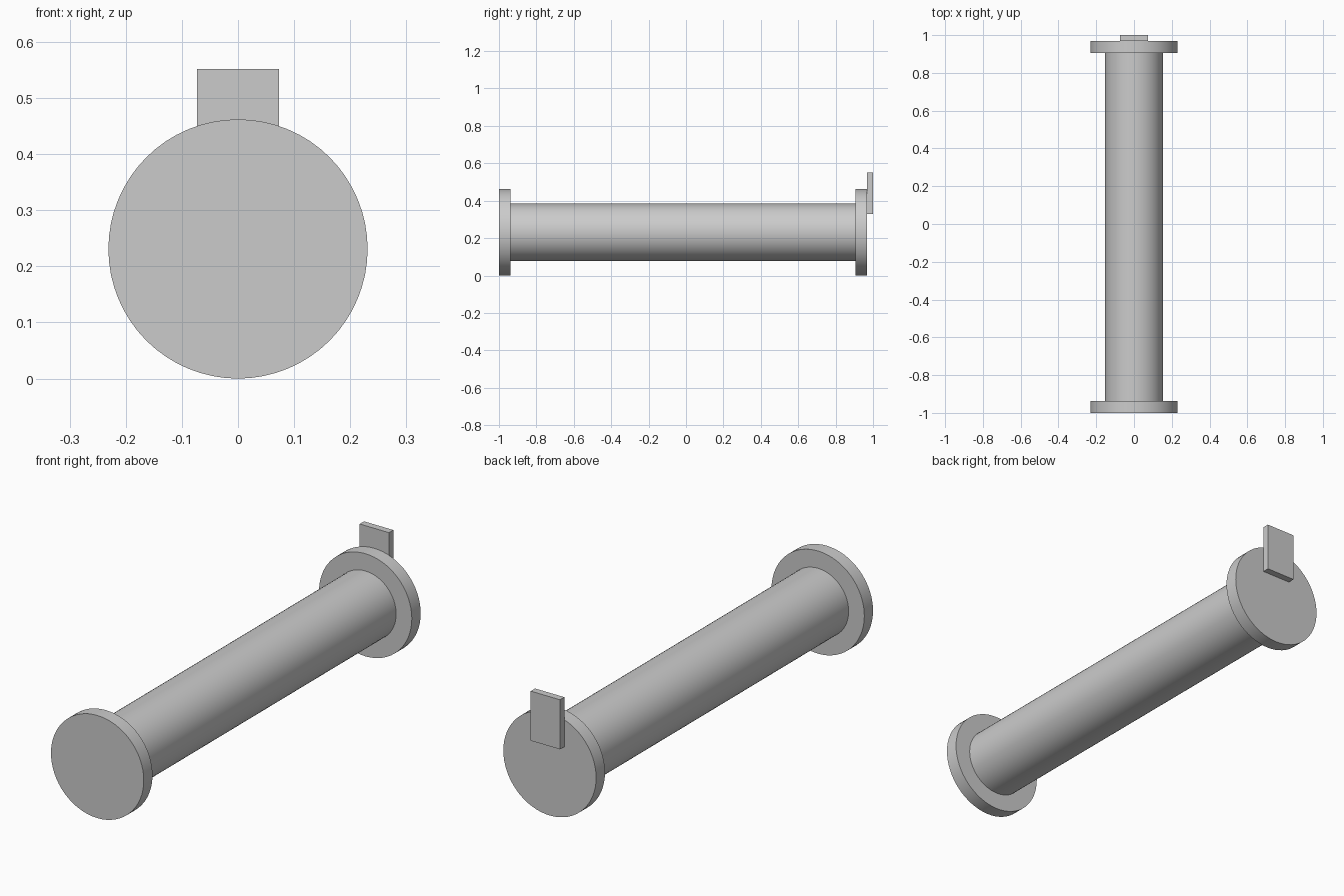
import bpy
import math

cube = bpy.data.objects.get("Cube")
if cube:
    bpy.data.objects.remove(cube, do_unlink=True)

grey = bpy.data.materials.new("plain grey")
grey.use_nodes = True
colour = (0.6, 0.6, 0.6, 1)
grey.diffuse_color = colour
grey.node_tree.nodes["Principled BSDF"].inputs["Base Color"].default_value = colour

AXIS_Z = 0.231


def cylinder(name, radius, y0, y1):
    """Smooth round part lying along y."""
    bpy.ops.mesh.primitive_cylinder_add(
        vertices=64, radius=radius, depth=y1 - y0,
        location=(0, (y0 + y1) / 2, AXIS_Z), rotation=(math.pi / 2, 0, 0))
    part = bpy.context.object
    part.name = name
    part.data.materials.append(grey)
    bpy.ops.object.shade_smooth_by_angle(angle=math.radians(30))


def box(name, low, high):
    centre = [(a + b) / 2 for a, b in zip(low, high)]
    bpy.ops.mesh.primitive_cube_add(size=1, location=centre)
    part = bpy.context.object
    part.name = name
    part.scale = [b - a for a, b in zip(low, high)]
    bpy.ops.object.transform_apply(location=False, rotation=False, scale=True)
    part.data.materials.append(grey)


# Tube between two end flanges
cylinder("tube", 0.153, -0.938, 0.906)
cylinder("front_flange", AXIS_Z, -1, -0.938)
cylinder("back_flange", AXIS_Z, 0.906, 0.969)

# Upright tab on the back flange
box("back_tab", (-0.073, 0.969, 0.329), (0.073, 1, 0.552))
